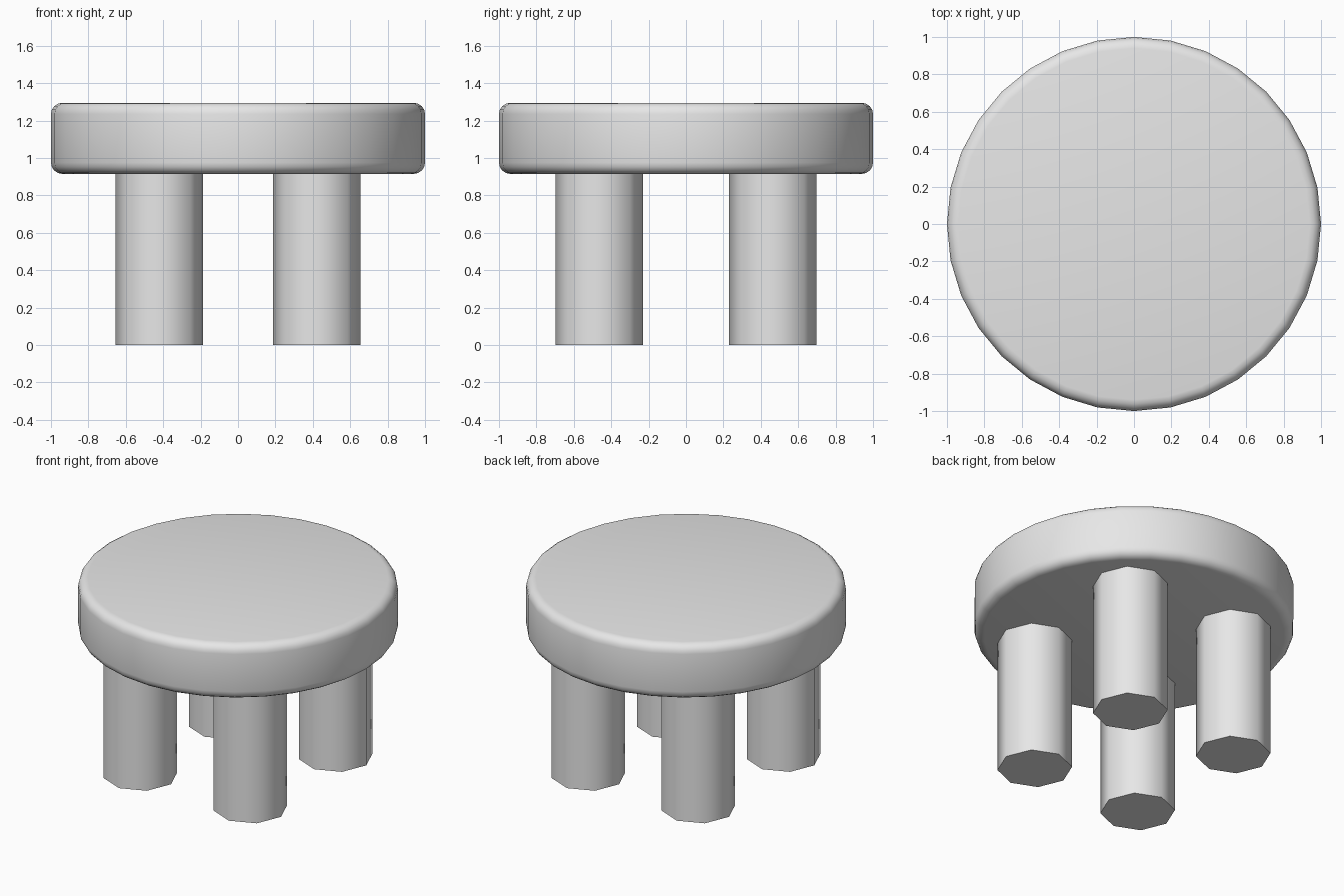
import bpy
import math

default = bpy.data.objects.get("Cube")
if default:
    bpy.data.objects.remove(default, do_unlink=True)

LEG_TOP, SEAT_TOP = 0.915, 1.295
LEG_X, LEG_Y = 0.42, 0.465

# Plain light grey for the whole stool
grey = bpy.data.materials.new("light_grey")
grey.use_nodes = True
grey.diffuse_color = (0.8, 0.8, 0.8, 1)
grey.node_tree.nodes["Principled BSDF"].inputs["Base Color"].default_value = (0.8, 0.8, 0.8, 1)


def cylinder(name, sides, radius, x, y, bottom, top):
    bpy.ops.mesh.primitive_cylinder_add(
        vertices=sides, radius=radius, depth=top - bottom,
        location=(x, y, (bottom + top) / 2))
    obj = bpy.context.object
    obj.name = name
    obj.data.materials.append(grey)
    return obj


# Thick round seat with softened rims
seat = cylinder("seat", 32, 1.0, 0, 0, LEG_TOP, SEAT_TOP)
bevel = seat.modifiers.new("soft_rim", 'BEVEL')
bevel.width = 0.06
bevel.segments = 4
bevel.limit_method = 'ANGLE'
bevel.angle_limit = math.radians(40)
bpy.ops.object.modifier_apply(modifier=bevel.name)
bpy.ops.object.shade_smooth_by_angle(angle=math.radians(40))

# Four stout octagonal legs, their tops just inside the seat
for side, sx in (("left", 1), ("right", -1)):
    for end, sy in (("front", -1), ("back", 1)):
        cylinder(f"{end}_{side}_leg", 8, 0.234, sx * LEG_X, sy * LEG_Y,
                 0, LEG_TOP + 0.02)
        bpy.ops.object.shade_smooth_by_angle(angle=math.radians(50))
